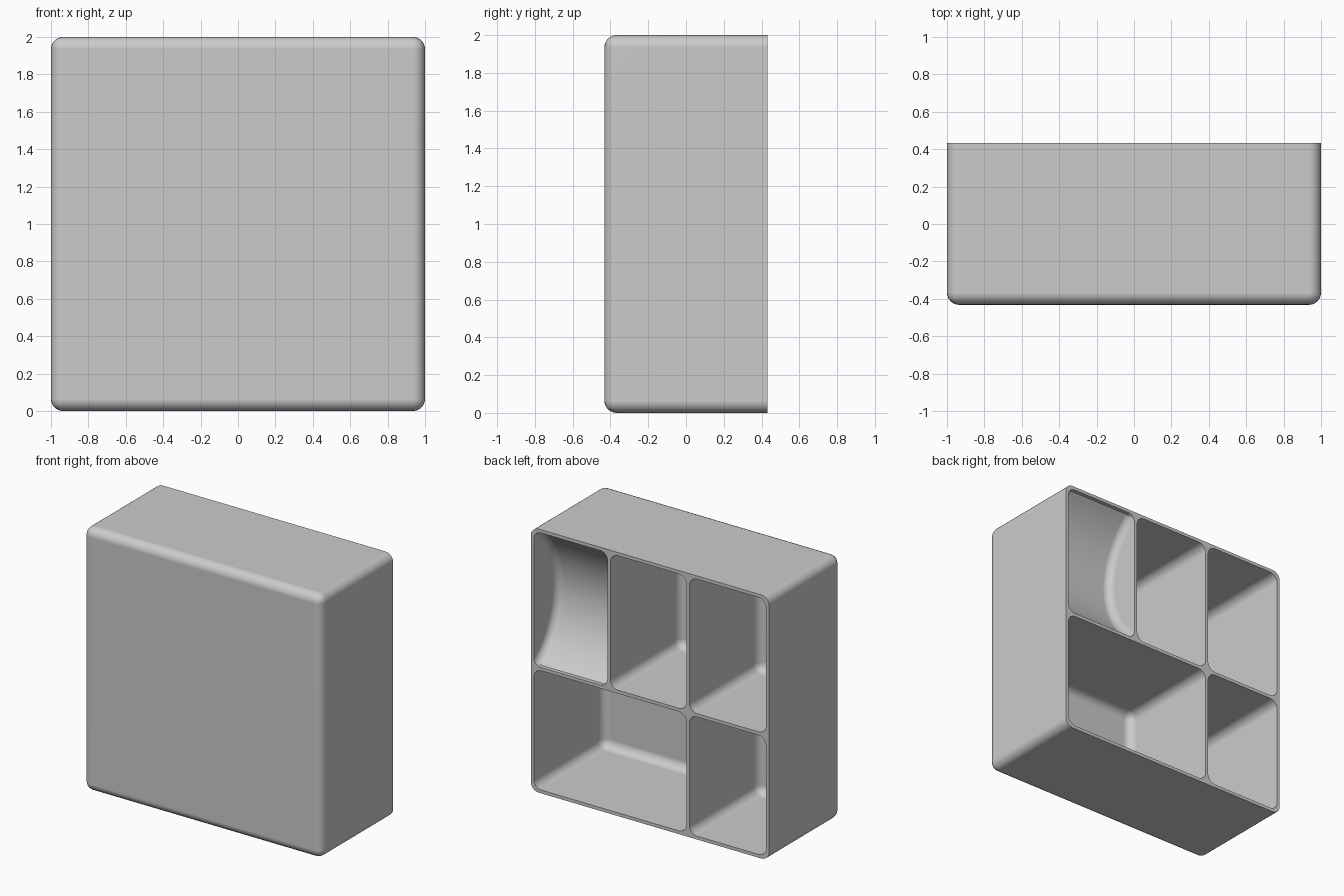
import bpy, bmesh, math

old = bpy.data.objects.get("Cube")
if old:
    bpy.data.objects.remove(old, do_unlink=True)

HALF_DEPTH = 0.432
OPEN_Y = HALF_DEPTH          # open side of the tray
CUT_Y = 0.6                  # cutters poke out past the opening
FLOOR_Y = -HALF_DEPTH + 0.03
RADIUS = 0.065


def prism(bm, profile, x0, x1):
    """Extrude a (y, z) profile along x and return its faces."""
    start = bm.faces.new([bm.verts.new((x0, y, z)) for y, z in profile])
    geom = bmesh.ops.extrude_face_region(bm, geom=[start], use_keep_orig=True)["geom"]
    moved = [v for v in geom if isinstance(v, bmesh.types.BMVert)]
    bmesh.ops.translate(bm, verts=moved, vec=(x1 - x0, 0, 0))
    end = [f for f in geom if isinstance(f, bmesh.types.BMFace)][0]
    return start, end


def round_edges(bm, edges, radius):
    bmesh.ops.bevel(bm, geom=list(edges), offset=radius, offset_type='OFFSET',
                    segments=6, profile=0.5, affect='EDGES', clamp_overlap=True)


def rounded_block(x0, x1, y0, y1, z0, z1, radius):
    """Block with every edge rounded except those around its +y face."""
    bm = bmesh.new()
    prism(bm, [(y0, z0), (y1, z0), (y1, z1), (y0, z1)], x0, x1)
    round_edges(bm, [e for e in bm.edges
                     if min(v.co.y for v in e.verts) < y1 - 1e-4], radius)
    return bm


def scoop_block(x0, x1, z0, z1, end_depth, mid_depth, radius):
    """Pocket whose floor is a shallow arc running from top to bottom."""
    half, rise = (z1 - z0) / 2, mid_depth - end_depth
    r = (half ** 2 + rise ** 2) / (2 * rise)
    span = math.asin(half / r)
    steps = 24
    profile = [(CUT_Y, z0)]
    for i in range(steps + 1):
        a = span * (2 * i / steps - 1)
        profile.append((OPEN_Y - mid_depth + r * (1 - math.cos(a)),
                        (z0 + z1) / 2 + r * math.sin(a)))
    profile.append((CUT_Y, z1))
    bm = bmesh.new()
    caps = prism(bm, profile, x0, x1)
    rim = {e for f in caps for e in f.edges
           if min(v.co.y for v in e.verts) < CUT_Y - 1e-4}
    round_edges(bm, rim, radius)
    return bm


def to_object(name, bm):
    bmesh.ops.recalc_face_normals(bm, faces=bm.faces)
    mesh = bpy.data.meshes.new(name)
    bm.to_mesh(mesh)
    bm.free()
    obj = bpy.data.objects.new(name, mesh)
    bpy.context.collection.objects.link(obj)
    return obj


# Outer shell of the tray
tray = to_object("compartment_tray",
                 rounded_block(-1, 1, -HALF_DEPTH, OPEN_Y, 0, 2, RADIUS))

# Pockets: three above, one double and one single below
upper, lower = (0.955, 1.975), (0.025, 0.93)
left, middle, right = (0.357, 0.975), (-0.307, 0.333), (-0.975, -0.331)
pockets = [scoop_block(*left, *upper, 0.03, 0.28, 0.06)]
for (x0, x1), (z0, z1) in [(middle, upper), (right, upper),
                           ((middle[0], left[1]), lower), (right, lower)]:
    pockets.append(rounded_block(x0, x1, FLOOR_Y, CUT_Y, z0, z1, RADIUS))

bpy.context.view_layer.objects.active = tray
for bm in pockets:
    cutter = to_object("pocket_cutter", bm)
    cutter.hide_render = True
    mod = tray.modifiers.new("pocket", 'BOOLEAN')
    mod.operation, mod.solver, mod.object = 'DIFFERENCE', 'EXACT', cutter
    bpy.ops.object.modifier_apply(modifier=mod.name)
    bpy.data.objects.remove(cutter, do_unlink=True)

# Plain grey finish
grey = bpy.data.materials.new("light_grey")
grey.use_nodes = True
colour = (0.6, 0.6, 0.6, 1)
grey.diffuse_color = colour
grey.node_tree.nodes["Principled BSDF"].inputs["Base Color"].default_value = colour
tray.data.materials.clear()
tray.data.materials.append(grey)

# Smooth fillets, crisp rims
bpy.ops.object.select_all(action='DESELECT')
tray.select_set(True)
bpy.ops.object.shade_smooth_by_angle(angle=math.radians(30))
weighted = tray.modifiers.new("even_shading", 'WEIGHTED_NORMAL')
weighted.keep_sharp = True
